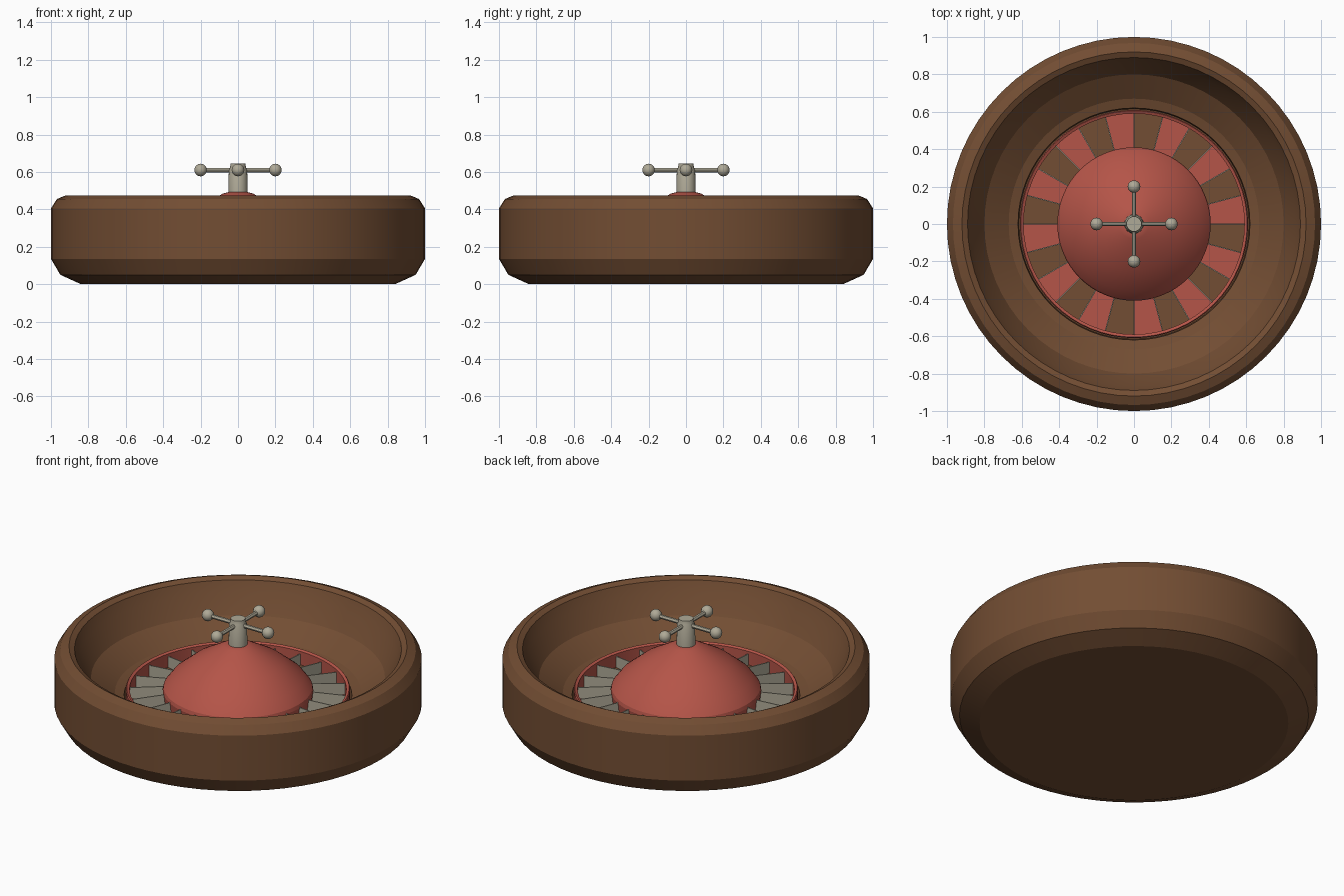
import bpy, bmesh, math
from mathutils import Matrix, Vector

if "Cube" in bpy.data.objects:
    bpy.data.objects.remove(bpy.data.objects["Cube"])


def material(name, rgb):
    m = bpy.data.materials.new(name)
    m.diffuse_color = (*rgb, 1)
    m.use_nodes = True
    m.node_tree.nodes["Principled BSDF"].inputs["Base Color"].default_value = m.diffuse_color
    return m


WOOD = material("wood", (0.17, 0.075, 0.033))
RED = material("red", (0.46, 0.09, 0.065))
METAL = material("metal", (0.43, 0.40, 0.31))


def finish(name, bm, mats, smooth=None):
    bmesh.ops.remove_doubles(bm, verts=bm.verts, dist=1e-5)
    me = bpy.data.meshes.new(name)
    bm.to_mesh(me)
    bm.free()
    ob = bpy.data.objects.new(name, me)
    bpy.context.collection.objects.link(ob)
    for m in mats:
        me.materials.append(m)
    if smooth:
        bpy.ops.object.select_all(action='DESELECT')
        ob.select_set(True)
        bpy.context.view_layer.objects.active = ob
        bpy.ops.object.shade_smooth_by_angle(angle=math.radians(smooth))
    return ob


def lathe(name, profile, mat, steps=64, closed=False, smooth=18):
    bm = bmesh.new()
    vs = [bm.verts.new((r, 0, z)) for r, z in profile]
    pairs = list(zip(vs, vs[1:])) + ([(vs[-1], vs[0])] if closed else [])
    edges = [bm.edges.new(p) for p in pairs]
    bmesh.ops.spin(bm, geom=vs + edges, cent=(0, 0, 0), axis=(0, 0, 1),
                   angle=2 * math.pi, steps=steps, use_merge=True)
    bmesh.ops.remove_doubles(bm, verts=bm.verts, dist=1e-5)
    bmesh.ops.recalc_face_normals(bm, faces=bm.faces)
    return finish(name, bm, [mat], smooth)


# Wooden bowl with rolled rim and sloping inner track
lathe("bowl", [(0, 0), (0.84, 0), (0.95, 0.05), (1.0, 0.135), (1.0, 0.405),
               (0.968, 0.455), (0.92, 0.475), (0.89, 0.46), (0.865, 0.40),
               (0.80, 0.29), (0.67, 0.20), (0.62, 0.185), (0.615, 0.12),
               (0, 0.12)], WOOD)

# Red outer ring of the rotor
lathe("rotor_ring", [(0.59, 0.125), (0.61, 0.125), (0.61, 0.22),
                     (0.605, 0.227), (0.59, 0.22)], RED, closed=True)

# Domed centre cone
lathe("rotor_cone", [(0.40, 0.125), (0.41, 0.215), (0.405, 0.235),
                     (0.36, 0.295), (0.25, 0.385), (0.08, 0.485),
                     (0.05, 0.492), (0, 0.492)], RED)

# Alternating pocket floors
N = 24
STEP = 2 * math.pi / N
bm = bmesh.new()
for i in range(N):
    def arc(r):
        return [bm.verts.new((r * math.cos((i + t / 2) * STEP),
                              r * math.sin((i + t / 2) * STEP), 0.14)) for t in range(3)]
    a, b = arc(0.40), arc(0.60)
    for k in range(2):
        f = bm.faces.new((a[k], b[k], b[k + 1], a[k + 1]))
        f.material_index = i % 2
finish("pocket_floors", bm, [RED, WOOD])

# Metal dividers between pockets
bm = bmesh.new()
for i in range(N):
    rot = Matrix.Rotation(i * STEP, 4, 'Z')
    outline = [(0.40, 0.135), (0.592, 0.135), (0.592, 0.205), (0.40, 0.22)]
    sides = [[bm.verts.new(rot @ Vector((x, y, z))) for x, z in outline]
             for y in (-0.003, 0.003)]
    bm.faces.new(sides[0])
    bm.faces.new(sides[1][::-1])
    for k in range(4):
        n = (k + 1) % 4
        bm.faces.new((sides[0][n], sides[0][k], sides[1][k], sides[1][n]))
finish("pocket_dividers", bm, [METAL])

# Central spindle
lathe("spindle", [(0, 0.48), (0.052, 0.48), (0.049, 0.61), (0.042, 0.625),
                  (0.04, 0.645), (0, 0.645)], METAL, steps=24, smooth=30)

# Four turret handles with end knobs
bm = bmesh.new()
for i in range(4):
    rot = Matrix.Rotation(i * math.pi / 2, 4, 'Z')
    bmesh.ops.create_cone(bm, cap_ends=True, segments=12, radius1=0.012, radius2=0.012,
                          depth=0.19, matrix=rot @ Matrix.Translation((0.105, 0, 0.61))
                          @ Matrix.Rotation(math.pi / 2, 4, 'Y'))
    bmesh.ops.create_uvsphere(bm, u_segments=14, v_segments=8, radius=0.034,
                              matrix=rot @ Matrix.Translation((0.2, 0, 0.61)))
finish("turret_handles", bm, [METAL], smooth=30)
